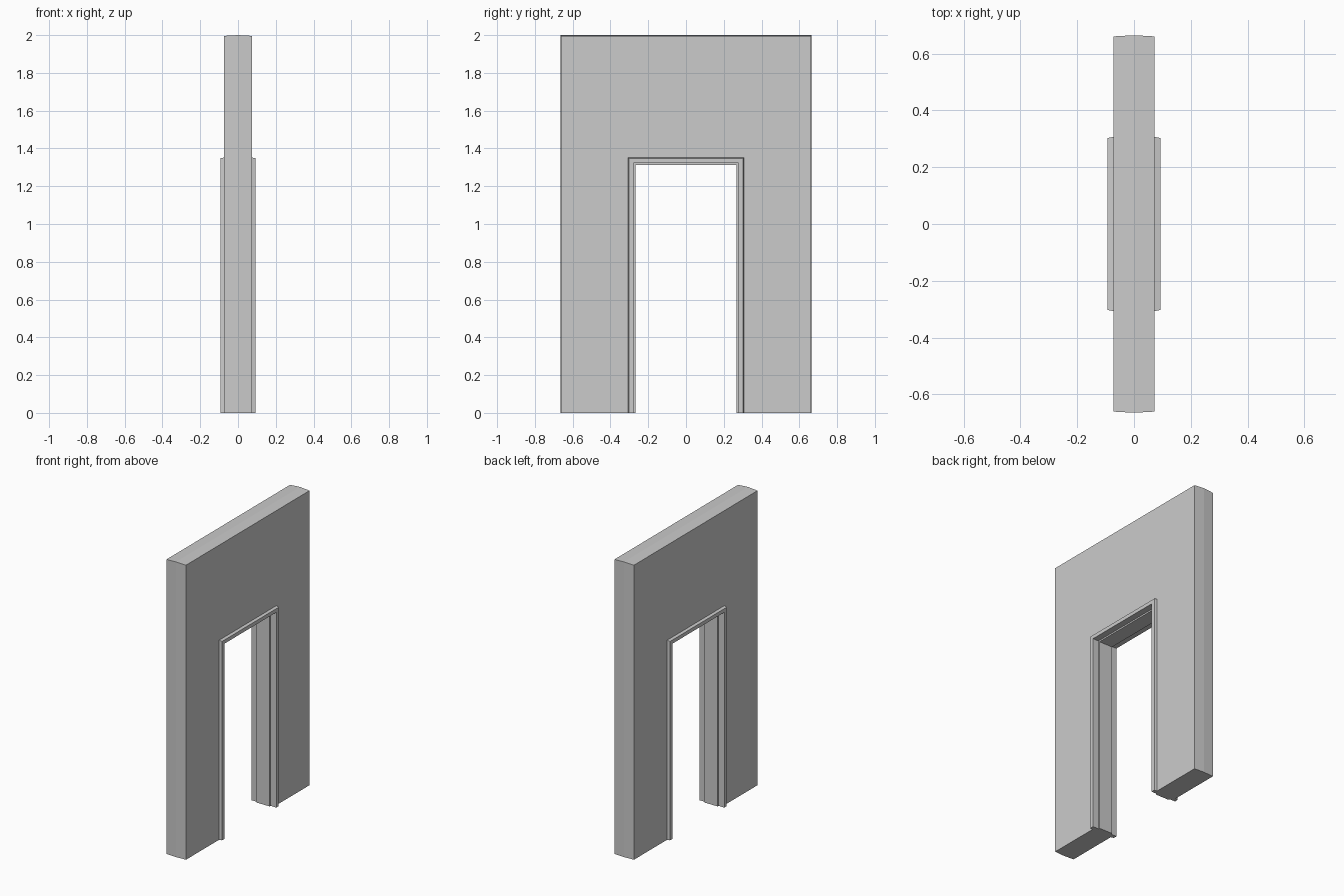
import bpy, bmesh

if "Cube" in bpy.data.objects:
    bpy.data.objects.remove(bpy.data.objects["Cube"])


def arch_sweep(name, profile):
    """Sweep a closed cross-section of (x, half_width, height) around an upside-down U."""
    bm = bmesh.new()
    rings = []
    for i in range(4):
        ring = []
        for x, w, h in profile:
            y, z = ((-w, 0), (-w, h), (w, h), (w, 0))[i]
            ring.append(bm.verts.new((x, y, z)))
        rings.append(ring)
    n = len(profile)
    for a, b in zip(rings, rings[1:]):
        for k in range(n):
            j = (k + 1) % n
            bm.faces.new((a[k], a[j], b[j], b[k]))
    # Feet on the floor
    bm.faces.new(rings[0])
    bm.faces.new(rings[-1])
    bmesh.ops.recalc_face_normals(bm, faces=bm.faces)
    mesh = bpy.data.meshes.new(name)
    bm.to_mesh(mesh)
    bm.free()
    obj = bpy.data.objects.new(name, mesh)
    bpy.context.collection.objects.link(obj)
    return obj


T = 0.073       # half the wall thickness
RISE = 1.045    # frame height minus frame half width

# Wall panel with a slight ridge along its outer edges
arch_sweep("wall", [
    (-T, 0.29, 0.29 + RISE), (-T, 0.661, 1.996), (0, 0.665, 2.0),
    (T, 0.661, 1.996), (T, 0.29, 0.29 + RISE)])

# Door frame: tapered casing on both faces and a raised stop in the middle
half = [(T, 0.29), (T, 0.307), (0.093, 0.303), (0.093, 0.278),
        (0.05, 0.278), (0.05, 0.268)]
section = half + [(-x, w) for x, w in reversed(half)]
arch_sweep("door_frame", [(x, w, w + RISE) for x, w in section])
